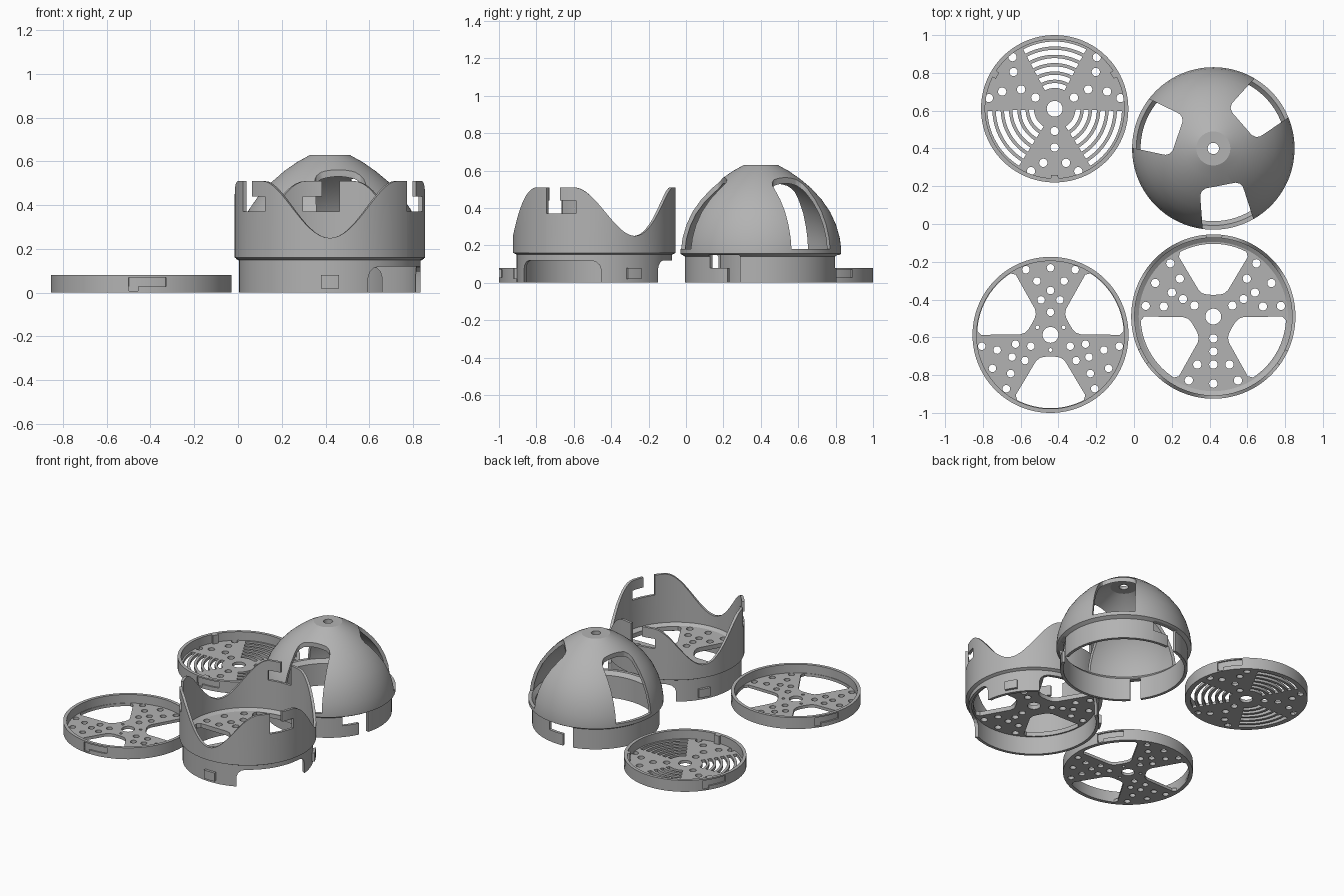
import bpy, bmesh, math
from mathutils import Matrix

if "Cube" in bpy.data.objects:
    bpy.data.objects.remove(bpy.data.objects["Cube"])

grey = bpy.data.materials.new("plain grey")
grey.diffuse_color = (0.45, 0.45, 0.45, 1)
grey.use_nodes = True
grey.node_tree.nodes["Principled BSDF"].inputs["Base Color"].default_value = grey.diffuse_color
SEG = 120


def polar(r, deg):
    return r * math.cos(math.radians(deg)), r * math.sin(math.radians(deg))


def make(name, bm, merge=False):
    if merge:
        bmesh.ops.remove_doubles(bm, verts=bm.verts, dist=1e-5)
    bmesh.ops.recalc_face_normals(bm, faces=bm.faces)
    me = bpy.data.meshes.new(name)
    bm.to_mesh(me)
    bm.free()
    me.materials.append(grey)
    ob = bpy.data.objects.new(name, me)
    bpy.context.collection.objects.link(ob)
    return ob


def lathe(name, profile, a0=0, a1=360, n=SEG):
    """Sweep a closed (r, z) profile, given per angle, round the z axis."""
    bm = bmesh.new()
    full = a1 - a0 >= 360
    rings = []
    for i in range(n if full else n + 1):
        a = a0 + (a1 - a0) * i / n
        rings.append([bm.verts.new((*polar(r, a), z)) for r, z in profile(a)])
    m = len(rings[0])
    for i in range(n):
        p, q = rings[i], rings[(i + 1) % len(rings)]
        for j in range(m):
            k = (j + 1) % m
            bm.faces.new((p[j], q[j], q[k], p[k]))
    if not full:
        bm.faces.new(rings[0])
        bm.faces.new(rings[-1])
    return make(name, bm)


def block(name, a0, a1, r0, r1, z0, z1):
    return lathe(name, lambda a: [(r0, z0), (r1, z0), (r1, z1), (r0, z1)], a0, a1, 10)


def prism(name, pts, lo, hi, matrix):
    bm = bmesh.new()
    f = bm.faces.new([bm.verts.new((x, y, lo)) for x, y in pts])
    ext = bmesh.ops.extrude_face_region(bm, geom=[f])["geom"]
    bmesh.ops.translate(bm, verts=[v for v in ext if isinstance(v, bmesh.types.BMVert)],
                        vec=(0, 0, hi - lo))
    bm.transform(matrix)
    return make(name, bm)


def cut(ob, cutter):
    mod = ob.modifiers.new("cut", "BOOLEAN")
    mod.operation, mod.solver, mod.object = "DIFFERENCE", "EXACT", cutter
    dg = bpy.context.evaluated_depsgraph_get()
    me = bpy.data.meshes.new_from_object(ob.evaluated_get(dg))
    ob.modifiers.clear()
    ob.data = me
    bpy.data.objects.remove(cutter)


def circle(x, y, r, n=20):
    return [(x + u, y + v) for u, v in (polar(r, 360 * i / n) for i in range(n))]


def plate(name, outlines, z0, z1):
    """Flat plate from an outer outline followed by hole outlines."""
    cu = bpy.data.curves.new(name, "CURVE")
    cu.dimensions, cu.fill_mode, cu.extrude = "2D", "BOTH", (z1 - z0) / 2
    for pts in outlines:
        sp = cu.splines.new("POLY")
        sp.points.add(len(pts) - 1)
        for p, (x, y) in zip(sp.points, pts):
            p.co = (x, y, 0, 1)
        sp.use_cyclic_u = True
    tmp = bpy.data.objects.new(name + "_outline", cu)
    bpy.context.collection.objects.link(tmp)
    me = bpy.data.meshes.new_from_object(tmp.evaluated_get(bpy.context.evaluated_depsgraph_get()))
    bpy.data.objects.remove(tmp)
    bm = bmesh.new()
    bm.from_mesh(me)
    bmesh.ops.translate(bm, verts=bm.verts, vec=(0, 0, (z0 + z1) / 2))
    return make(name, bm, True)


def spoke_holes(angle, holes, r=0.022):
    out = []
    for side, along in holes:
        for s in ((1, -1) if side else (1,)):
            d, t = math.hypot(side, along), math.degrees(math.atan2(s * side, along))
            out.append(circle(*polar(d, angle + t), r))
    return out


def opening(angle, rout):
    """Wedge-shaped window with a blunt, rounded inner end."""
    pts = [(rout - 0.02, -30)] + [(rout, t) for t in range(-27, 28, 3)] + [(rout - 0.02, 30)]
    pts += [(0.16, 29), (0.135, 25), (0.12, 15), (0.115, 0), (0.12, -15), (0.135, -25), (0.16, -29)]
    return [polar(r, angle + t) for r, t in pts]


def arc_slot(angle, r0, r1, half=28):
    ts = [half * (i / 10 - 1) for i in range(21)]
    return [polar(r1, angle + t) for t in ts] + [polar(r0, angle + t) for t in reversed(ts)]


def place(x, y, parts):
    for ob in parts:
        ob.location = (x, y, 0)
        bpy.ops.object.select_all(action="DESELECT")
        ob.select_set(True)
        bpy.context.view_layer.objects.active = ob
        bpy.ops.object.shade_smooth_by_angle(angle=math.radians(28))


def rot(deg):
    return Matrix.Rotation(math.radians(deg), 4, "Z")


# Dome: domed shell with a stepped skirt and a small hole at the top
outer = [(0.405, 0), (0.405, 0.14), (0.43, 0.155), (0.43, 0.18), (0.422, 0.24), (0.402, 0.31), (0.37, 0.38),
         (0.325, 0.445), (0.27, 0.505), (0.21, 0.555), (0.15, 0.597), (0.09, 0.63), (0.03, 0.63)]
inner = [(0.03, 0.605), (0.085, 0.605), (0.14, 0.575), (0.195, 0.535), (0.255, 0.485), (0.308, 0.43),
         (0.352, 0.368), (0.382, 0.302), (0.402, 0.235), (0.408, 0.18), (0.385, 0.155), (0.385, 0)]
dome = lathe("dome", lambda a: outer + inner)
half = [(0.6, 0.16), (0.25, 0.118), (0.227, 0.114), (0.21, 0.102), (0.2, 0.08)]
window = half + [(x, -y) for x, y in reversed(half)]
for k in range(3):
    cut(dome, prism("window_cutter", window, 0.18, 0.8, rot(41 + 120 * k)))
    a = -21 + 120 * k
    cut(dome, block("slot_cutter", a - 5, a + 5, 0.3, 0.5, -0.05, 0.148))
    cut(dome, block("catch_cutter", a - 21, a + 4.9, 0.3, 0.5, 0.08, 0.147))
place(0.42, 0.40, [dome])


# Middle body: tube with a scalloped rim and three legs
def rim(a):
    d = abs((a - 30 + 60) % 120 - 60)
    return 0.25 + 0.26 * (0.5 - 0.5 * math.cos(math.pi * min(d / 45, 1)))


body = lathe("body_shell", lambda a: [(0.395, 0), (0.415, 0), (0.415, 0.15), (0.435, 0.16), (0.435, rim(a)),
                                      (0.417, rim(a)), (0.417, 0.17), (0.395, 0.155)])
arch_half = [(0.238, -0.1), (0.238, 0.07), (0.231, 0.095), (0.213, 0.113), (0.188, 0.12)]
arch = arch_half + [(-x, z) for x, z in reversed(arch_half)]
stand = Matrix(((0, 0, 1, 0), (1, 0, 0, 0), (0, 1, 0, 0), (0, 0, 0, 1)))
body_parts = [body]
for k in range(3):
    a = -30 + 120 * k
    cut(body, prism("arch_cutter", arch, 0.25, 0.6, rot(a) @ stand))
    cut(body, block("slot_cutter", a - 6, a + 5, 0.3, 0.5, 0.37, 0.7))
    cut(body, block("catch_cutter", a - 5.9, a + 17, 0.3, 0.5, 0.371, 0.44))
    body_parts.append(block("leg_stud", a + 54.5, a + 65.5, 0.405, 0.432, 0.02, 0.08))
holes = [(0, 0.116), (0, 0.185), (0, 0.254), (0.085, 0.254), (0, 0.355), (0.13, 0.338)]
cuts = [circle(0, 0, 0.042, 32)]
for k in range(3):
    cuts += spoke_holes(30 + 120 * k, holes) + [opening(90 + 120 * k, 0.385)]
body_parts.append(plate("body_floor", [circle(0, 0, 0.405, SEG)] + cuts, 0.125, 0.155))
place(0.42, -0.49, body_parts)


# Shallow trays: ring wall with outer bayonet channels
def tray_wall(name, r):
    wall = lathe(name, lambda a: [(r - 0.022, 0), (r, 0), (r, 0.08), (r - 0.022, 0.08)])
    for k in range(3):
        a = -90 + 120 * k
        cut(wall, block("channel_cutter", a - 8, a + 16, r - 0.01, r + 0.05, 0.028, 0.07))
        cut(wall, block("entry_cutter", a - 7.9, a - 2, r - 0.0101, r + 0.05, 0.008, 0.06))
    return wall


# Open tray with three spokes
holes = [(0, 0.12), (0.05, 0.185), (0, 0.235), (0.072, 0.285), (0, 0.355), (0.13, 0.345)]
cuts = [circle(0, 0, 0.042, 32)]
for k in range(3):
    cuts += spoke_holes(90 + 120 * k, holes, 0.02) + [opening(30 + 120 * k, 0.388)]
    cuts.append(circle(*polar(0.08, 30 + 120 * k), 0.01))
place(-0.442, -0.587, [tray_wall("open_tray_wall", 0.413),
                       plate("open_tray_floor", [circle(0, 0, 0.402, SEG)] + cuts, 0, 0.02)])

# Grille tray with concentric slots between the spokes
holes = [(0, 0.118), (0, 0.205), (0, 0.25), (0.06, 0.286), (0.125, 0.33)]
holes.pop(2)
cuts = [circle(0, 0, 0.042, 32)]
grille = [tray_wall("grille_tray_wall", 0.39)]
for k in range(3):
    cuts += spoke_holes(30 + 120 * k, holes)
    cuts += [arc_slot(90 + 120 * k, 0.11 + 0.044 * i, 0.136 + 0.044 * i) for i in range(6)]
    grille.append(block("grille_tray_tab", 27 + 120 * k, 33 + 120 * k, 0.35, 0.372, 0, 0.08))
grille.append(plate("grille_tray_floor", [circle(0, 0, 0.38, SEG)] + cuts, 0, 0.02))
place(-0.42, 0.61, grille)
